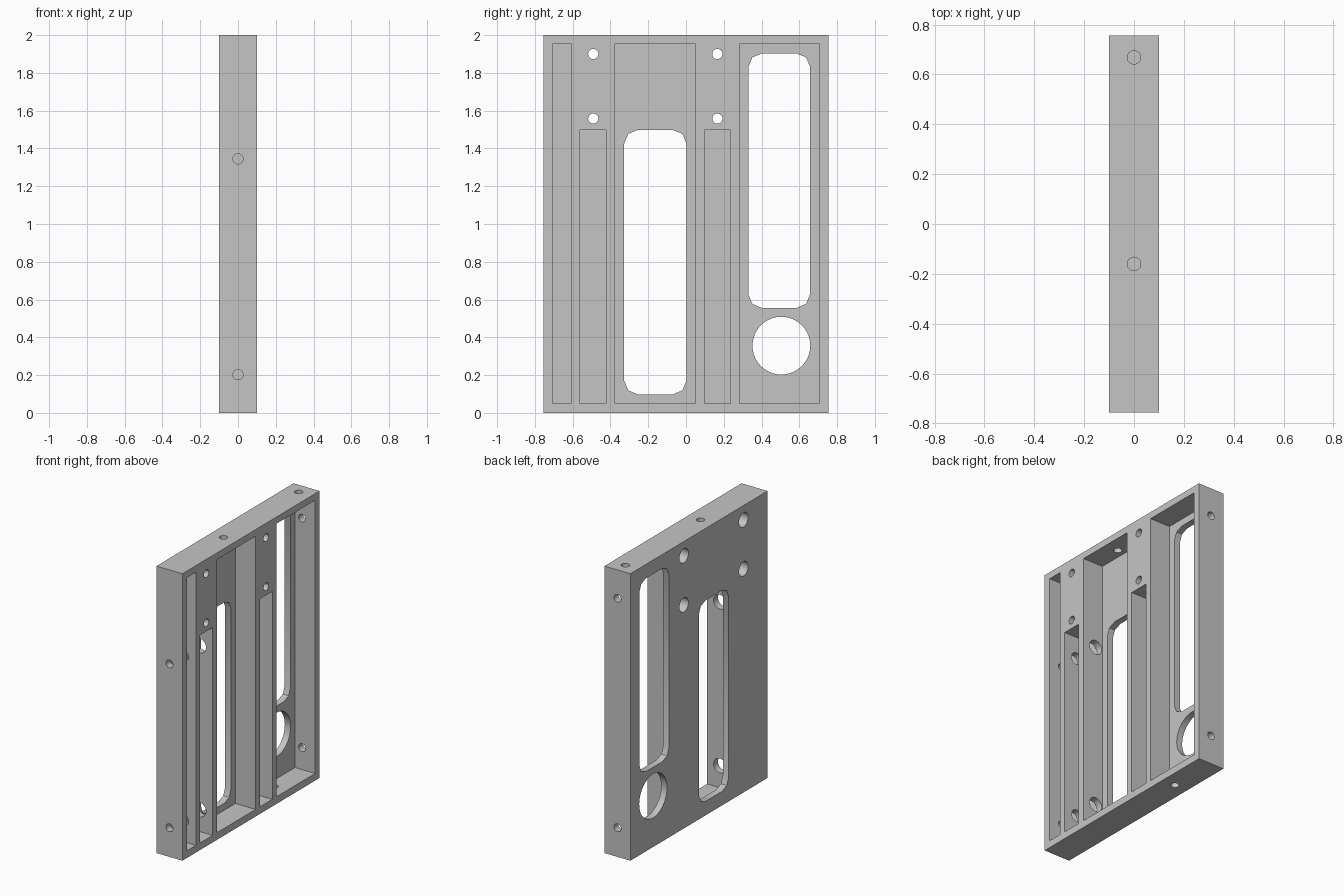
import bpy, bmesh, math
from mathutils import Vector

if "Cube" in bpy.data.objects:
    bpy.data.objects.remove(bpy.data.objects["Cube"])

gray = bpy.data.materials.new("plain_gray")
gray.diffuse_color = (0.56, 0.56, 0.56, 1)
gray.use_nodes = True
gray.node_tree.nodes["Principled BSDF"].inputs["Base Color"].default_value = gray.diffuse_color

# Each axis maps (u, v, along) to world coordinates
AXES = {
    "x": lambda u, v, w: Vector((w, u, v)),
    "y": lambda u, v, w: Vector((u, w, v)),
    "z": lambda u, v, w: Vector((u, v, w)),
}


def prism(name, axis, profile, start, end):
    """Extrude a closed 2D profile along one axis."""
    bm = bmesh.new()
    put = AXES[axis]
    face = bm.faces.new([bm.verts.new(put(u, v, start)) for u, v in profile])
    out = bmesh.ops.extrude_face_region(bm, geom=[face])
    verts = [g for g in out["geom"] if isinstance(g, bmesh.types.BMVert)]
    bmesh.ops.translate(bm, verts=verts, vec=put(0, 0, end - start))
    bmesh.ops.recalc_face_normals(bm, faces=bm.faces)
    mesh = bpy.data.meshes.new(name)
    bm.to_mesh(mesh)
    bm.free()
    mesh.materials.append(gray)
    ob = bpy.data.objects.new(name, mesh)
    bpy.context.collection.objects.link(ob)
    return ob


def rect(u0, u1, v0, v1):
    return [(u0, v0), (u1, v0), (u1, v1), (u0, v1)]


def circle(u, v, r, n=24):
    return [(u + r * math.cos(2 * math.pi * i / n),
             v + r * math.sin(2 * math.pi * i / n)) for i in range(n)]


def rounded(u0, u1, v0, v1, r, seg=2):
    pts = []
    for k, (cu, cv) in enumerate(rect(u0 + r, u1 - r, v0 + r, v1 - r)):
        for i in range(seg + 1):
            a = math.pi * (1 + k / 2) + math.pi / 2 * i / seg
            pts.append((cu + r * math.cos(a), cv + r * math.sin(a)))
    return pts


# Solid body of the panel
body = prism("panel_body", "x", rect(-0.755, 0.755, 0, 2), -0.1, 0.1)


def cut(axis, profile, start, end):
    """Subtract a prism from the body."""
    cutter = prism("cutter", axis, profile, start, end)
    cutter.hide_render = True
    mod = body.modifiers.new("cut", "BOOLEAN")
    mod.operation = "DIFFERENCE"
    mod.solver = "EXACT"
    mod.object = cutter
    bpy.context.view_layer.objects.active = body
    bpy.ops.object.modifier_apply(modifier=mod.name)
    bpy.data.objects.remove(cutter)


# Pockets open on the +x side, leaving ribs and a thin back plate
FLOOR = -0.055
for y0, y1, top in [(-0.706, -0.605, 1.953), (-0.56, -0.423, 1.498),
                    (-0.375, 0.05, 1.953), (0.097, 0.235, 1.498),
                    (0.282, 0.706, 1.953)]:
    cut("x", rect(y0, y1, 0.05, top), FLOOR, 0.2)

# Windows through the back plate
cut("x", rounded(-0.327, 0.002, 0.098, 1.498, 0.072), -0.2, 0.0)
cut("x", rounded(0.33, 0.657, 0.556, 1.903, 0.072), -0.2, 0.0)
cut("x", circle(0.505, 0.356, 0.153, 40), -0.2, 0.0)

# Screw holes through the solid blocks, with wide recesses from the back
for y in (-0.491, 0.166):
    for z in (1.558, 1.9):
        cut("x", circle(y, z, 0.027), -0.2, 0.2)
        cut("x", circle(y, z, 0.05), -0.2, 0.055)

# Holes in the front wall, with wider access holes through the inner ribs
for z in (0.203, 1.345):
    cut("y", circle(0, z, 0.027), -0.8, -0.66)
    cut("y", circle(0, z, 0.042), -0.65, -0.5)
    cut("y", circle(0, z, 0.05), -0.5, -0.3)

# Holes in the rear wall
for z in (0.203, 1.802):
    cut("y", circle(0, z, 0.027), 0.6, 0.8)

# Holes in the top and bottom walls
for y in (-0.16, 0.668):
    cut("z", circle(0, y, 0.027), 1.9, 2.1)
cut("z", circle(0, 0.4, 0.027), -0.1, 0.1)

# Smooth hole walls, sharp corners
bpy.ops.object.select_all(action="DESELECT")
body.select_set(True)
bpy.context.view_layer.objects.active = body
bpy.ops.object.shade_smooth_by_angle(angle=math.radians(30))
